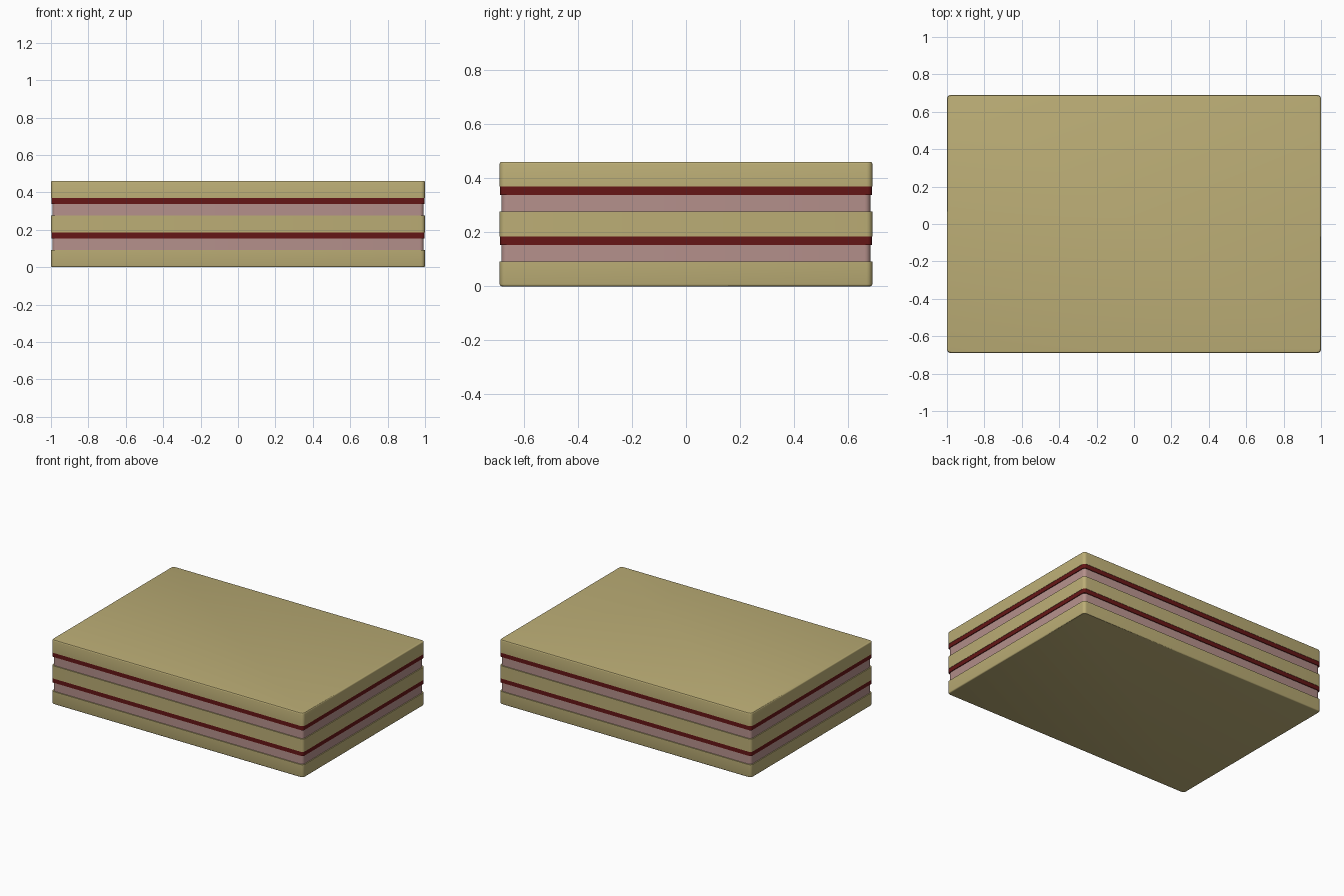
import bpy, bmesh

if "Cube" in bpy.data.objects:
    bpy.data.objects.remove(bpy.data.objects["Cube"])


def material(name, rgb):
    m = bpy.data.materials.new(name)
    m.diffuse_color = (*rgb, 1)
    m.use_nodes = True
    m.node_tree.nodes["Principled BSDF"].inputs["Base Color"].default_value = m.diffuse_color
    return m


def layer(name, z0, z1, hx, hy, corner, mat, soft_top=False, soft_bottom=False):
    """Flat block with rounded upright corners and optional softened rims."""
    bm = bmesh.new()
    bmesh.ops.create_cube(bm, size=1)
    for v in bm.verts:
        v.co.x *= 2 * hx
        v.co.y *= 2 * hy
        v.co.z = z1 if v.co.z > 0 else z0
    upright = [e for e in bm.edges if abs(e.verts[0].co.z - e.verts[1].co.z) > 0.01]
    bmesh.ops.bevel(bm, geom=upright, offset=corner, segments=5, profile=0.5,
                    affect='EDGES', clamp_overlap=True)
    rims = [z for z, on in ((z1, soft_top), (z0, soft_bottom)) if on]
    edges = [e for e in bm.edges
             if any(all(abs(v.co.z - z) < 1e-5 for v in e.verts) for z in rims)]
    if edges:
        bmesh.ops.bevel(bm, geom=edges, offset=0.008, segments=3, profile=0.5,
                        affect='EDGES', clamp_overlap=True)
    bmesh.ops.recalc_face_normals(bm, faces=bm.faces)
    mesh = bpy.data.meshes.new(name)
    bm.to_mesh(mesh)
    bm.free()
    mesh.materials.append(mat)
    ob = bpy.data.objects.new(name, mesh)
    bpy.context.collection.objects.link(ob)
    bpy.context.view_layer.objects.active = ob
    ob.select_set(True)
    bpy.ops.object.shade_smooth_by_angle()
    ob.select_set(False)


sponge = material("sponge", (0.50, 0.42, 0.18))
cream = material("pink_cream", (0.46, 0.28, 0.26))
jam = material("red_jam", (0.13, 0.008, 0.008))

PITCH = 0.1845

# Three sponge slabs
for i, part in enumerate(("bottom", "middle", "top")):
    z = i * PITCH
    layer(part + "_sponge", z, z + 0.092, 1.0, 0.69, 0.022, sponge,
          soft_top=(i == 2), soft_bottom=(i == 0))

# Cream and jam fillings between the slabs
for i, part in enumerate(("lower", "upper")):
    z = i * PITCH + 0.092
    layer(part + "_cream", z, z + 0.062, 0.993, 0.683, 0.022, cream)
    layer(part + "_jam", z + 0.062, z + 0.0925, 0.998, 0.688, 0.016, jam)
